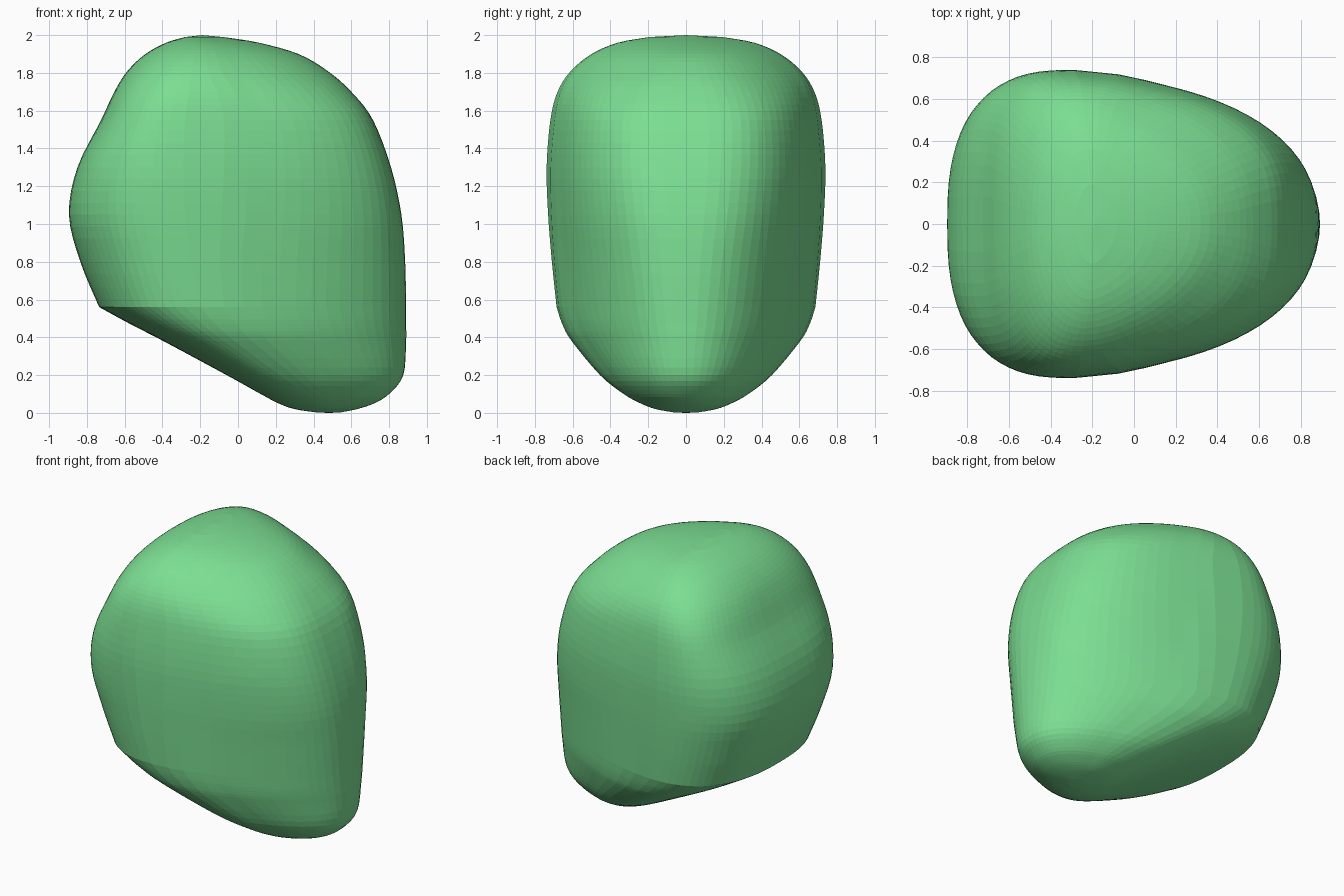
import bpy, bmesh, math

if "Cube" in bpy.data.objects:
    bpy.data.objects.remove(bpy.data.objects["Cube"])

SEG, SUB = 72, 4
TAPER = 0.2   # narrowing towards the right end

# horizontal sections: z, x left, x right, x of widest point, half width, left power, right power
UNDER = [(0.002, 0.42, 0.54, 0.48, 0.06, 2, 2),
         (0.02, 0.30, 0.63, 0.45, 0.16, 2.2, 2.2),
         (0.05, 0.215, 0.72, 0.42, 0.24, 2.3, 2.2),
         (0.10, 0.12, 0.80, 0.36, 0.33, 2.4, 2.25),
         (0.20, -0.06, 0.875, 0.22, 0.455, 2.5, 2.2),
         (0.38, -0.395, 0.89, -0.02, 0.605, 2.6, 2.15),
         (0.47, -0.57, 0.89, -0.12, 0.655, 2.6, 2.2),
         (0.56, -0.735, 0.89, -0.2, 0.685, 2.5, 2.25)]
BODY = [(0.56, -0.735, 0.89, -0.2, 0.685, 2.5, 2.25),
        (0.80, -0.835, 0.885, -0.25, 0.71, 2.5, 2.45),
        (1.05, -0.895, 0.865, -0.28, 0.73, 2.65, 2.75),
        (1.30, -0.85, 0.81, -0.29, 0.738, 2.8, 3.0),
        (1.55, -0.725, 0.715, -0.28, 0.718, 2.9, 3.1),
        (1.70, -0.655, 0.60, -0.26, 0.68, 2.75, 2.75),
        (1.81, -0.585, 0.475, -0.25, 0.61, 2.5, 2.35),
        (1.90, -0.49, 0.32, -0.23, 0.50, 2.3, 2.2),
        (1.96, -0.38, 0.11, -0.21, 0.36, 2.1, 2.1),
        (1.99, -0.28, -0.08, -0.20, 0.19, 2, 2)]


def spline(rows):
    """Smoothly interpolate between the section rows."""
    out = []
    for i in range(len(rows) - 1):
        a, b = rows[max(i - 1, 0)], rows[i]
        c, d = rows[i + 1], rows[min(i + 2, len(rows) - 1)]
        for k in range(SUB):
            t = k / SUB
            out.append([0.5 * (2 * q + (r - p) * t + (2 * p - 5 * q + 4 * r - s) * t * t
                               + (3 * q - p - 3 * r + s) * t ** 3)
                        for p, q, r, s in zip(a, b, c, d)])
    return out + [list(rows[-1])]


def ring(bm, row):
    z, left, right, mid, w, nl, nr = row
    verts = []
    for i in range(SEG):
        a = 2 * math.pi * i / SEG
        c, s = math.cos(a), math.sin(a)
        n, reach = (nr, right - mid) if c > 0 else (nl, mid - left)
        u = math.copysign(abs(c) ** (2 / n), c)
        y = math.copysign(w * abs(s) ** (2 / n), s)
        # the taper eases in from the widest point
        y *= 1 - TAPER * max(u, 0) * min(1, max(u, 0) * 2 + 0.3)
        verts.append(bm.verts.new((mid + reach * u, y, z)))
    return verts


# pebble body, lofted through the sections and closed at both poles
bm = bmesh.new()
rings = [ring(bm, r) for r in spline(UNDER)[:-1] + spline(BODY)]
for lo, hi in zip(rings, rings[1:]):
    for i in range(SEG):
        j = (i + 1) % SEG
        bm.faces.new((lo[i], lo[j], hi[j], hi[i]))
for loop, pole in ((rings[0], (0.48, 0, 0)), (rings[-1], (-0.19, 0, 2.0))):
    tip = bm.verts.new(pole)
    for i in range(SEG):
        bm.faces.new((loop[i], loop[(i + 1) % SEG], tip))
bmesh.ops.recalc_face_normals(bm, faces=bm.faces)

mesh = bpy.data.meshes.new("pebble_body")
bm.to_mesh(mesh)
bm.free()
mat = bpy.data.materials.new("leaf green")
mat.diffuse_color = (0.2, 0.73, 0.29, 1)
mat.use_nodes = True
mat.node_tree.nodes["Principled BSDF"].inputs["Base Color"].default_value = mat.diffuse_color
mesh.materials.append(mat)
bpy.context.collection.objects.link(bpy.data.objects.new("pebble_body", mesh))
